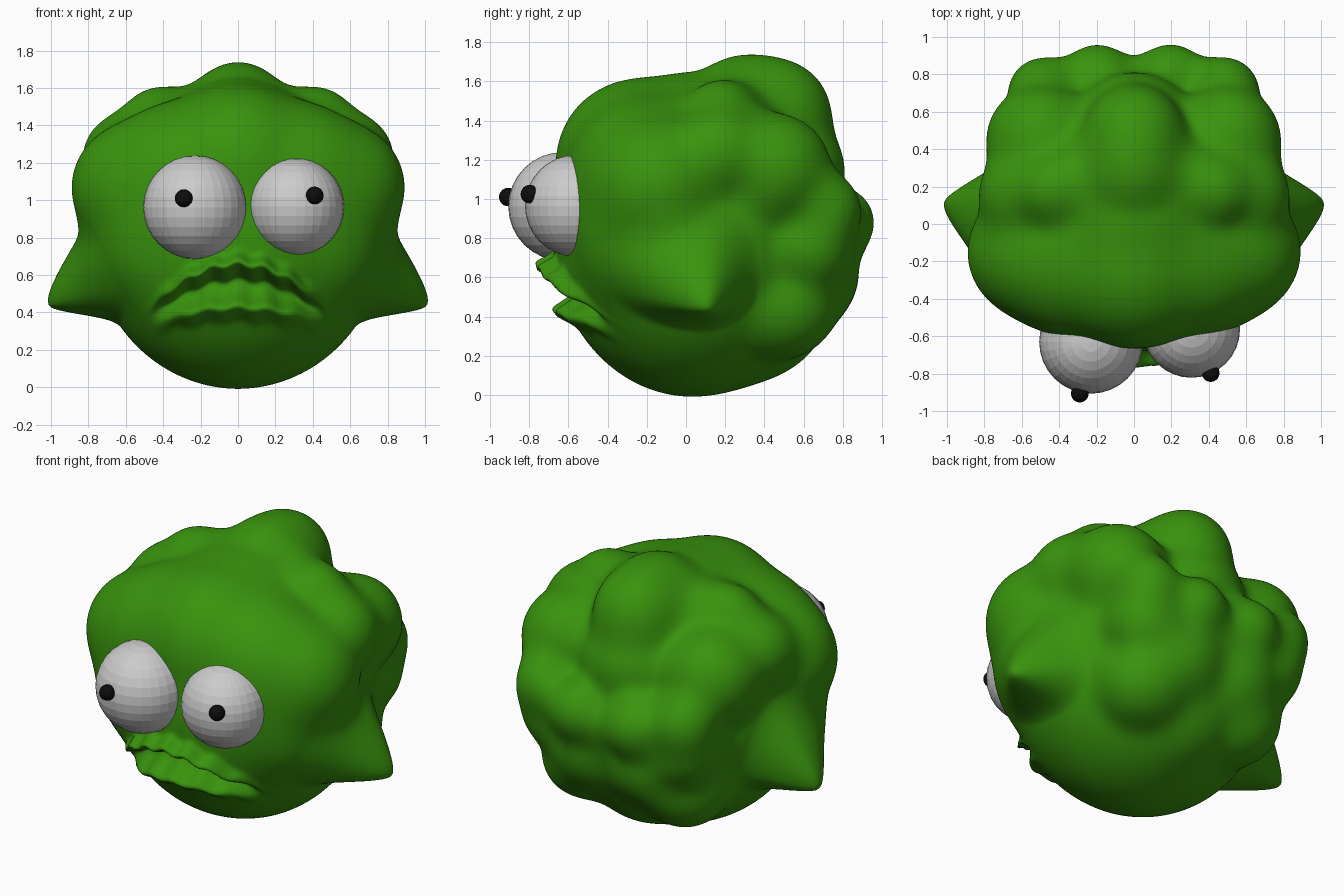
import bpy, bmesh, math
from mathutils import Vector

if "Cube" in bpy.data.objects:
    bpy.data.objects.remove(bpy.data.objects["Cube"])

C = Vector((0, 0.03, 0.80))          # centre the head is modelled around
AX = Vector((0.78, 0.76, 0.81))      # core ellipsoid
FRONT = 0.71                         # flatter depth of the face side

# Lumps on the right half (x, y, z, radius); mirrored when x > 0
LUMPS = [
    (0, -0.25, 1.20, 0.41), (0.33, -0.20, 1.12, 0.395), (0.56, -0.15, 1.07, 0.335),   # brow
    (0.42, -0.21, 0.93, 0.345), (0.45, -0.20, 0.75, 0.32),                            # cheeks
    (0.43, 0.18, 1.42, 0.19), (0.22, 0.24, 1.37, 0.24), (0, 0.06, 1.30, 0.33),        # crown
    (0.50, 0.45, 1.15, 0.295), (0.59, 0.16, 1.23, 0.245),                             # crown sides
    (0, 0.30, 1.49, 0.25), (0, 0.47, 1.44, 0.275), (0, 0.50, 1.15, 0.31),             # crest
    (0.20, 0.78, 0.88, 0.19), (0.48, 0.70, 0.95, 0.20), (0.45, 0.63, 0.76, 0.23),     # back
    (0, 0.70, 0.82, 0.19), (0.20, 0.59, 0.62, 0.295), (0.35, 0.50, 0.45, 0.265),
    (0, 0.36, 0.46, 0.36),
]
lumps = []
for x, y, z, r in LUMPS:
    for s in ((1, -1) if x else (1,)):
        v = Vector((s * x, y, z)) - C
        lumps.append((v, v.length_squared - r * r))


def gauss(t):
    return math.exp(-t * t)


def ear(d):
    """Pointed ear: lopsided flared cone in angular space."""
    az = math.atan2(d.y, abs(d.x)) - 0.08
    el = math.asin(max(-1, min(1, d.z))) + 0.34
    u = az / (0.68 if az < 0 else 0.42)
    v = el / (0.60 if el > 0 else 0.32)
    t = math.sqrt(u * u + v * v + 0.008)
    return 0.35 * max(0, 1 - t) ** 1.8


def radius(d):
    """Smooth union of the core and every lump, along direction d."""
    ay = FRONT if d.y < 0 else AX.y
    core = 1 / math.sqrt((d.x / AX.x) ** 2 + (d.y / ay) ** 2 + (d.z / AX.z) ** 2)
    total = math.exp(24 * core)
    for v, c in lumps:
        b = d.dot(v)
        disc = b * b - c
        if b > 0 and disc > 0:
            total += math.exp(24 * (b + math.sqrt(disc)))
    return math.log(total) / 24


def mouth(p):
    """Push the wavy lips forward and the mouth opening inward."""
    if p.y > -0.2 or abs(p.x) > 0.6:
        return 0
    w = 1 / (1 + math.exp((abs(p.x) - 0.40) / 0.03))
    upper = 0.645 - 1.1 * p.x ** 2 + 0.012 * math.cos(45 * p.x)
    lower = 0.425 - 0.4 * p.x ** 2 + 0.008 * math.cos(38 * p.x)
    mid = lower + 0.66 * (upper - lower)
    return w * (-0.10 * gauss((p.z - upper - 0.015) / 0.04)
                + 0.09 * gauss((p.z - mid) / (0.035 if p.z > mid else 0.085))
                - 0.085 * gauss((p.z - lower) / 0.05))


def material(name, col):
    m = bpy.data.materials.new(name)
    m.diffuse_color = (*col, 1)
    m.use_nodes = True
    m.node_tree.nodes["Principled BSDF"].inputs["Base Color"].default_value = m.diffuse_color
    return m


def make(name, bm, mat=None, smooth=False):
    me = bpy.data.meshes.new(name)
    bm.to_mesh(me)
    bm.free()
    ob = bpy.data.objects.new(name, me)
    bpy.context.collection.objects.link(ob)
    if mat:
        me.materials.append(mat)
    for f in me.polygons:
        f.use_smooth = smooth
    return ob


# Lumpy head: soften the creases, then raise the ears and carve the mouth
bm = bmesh.new()
bmesh.ops.create_icosphere(bm, subdivisions=7, radius=1)
for v in bm.verts:
    d = v.co.normalized()
    v.co = d * radius(d)
for _ in range(30):
    bmesh.ops.smooth_vert(bm, verts=bm.verts, factor=0.5,
                          use_axis_x=True, use_axis_y=True, use_axis_z=True)
for v in bm.verts:
    d = v.co.normalized()
    p = C + v.co + d * ear(d)
    p.y += mouth(p)
    v.co = p
make("head", bm, material("green_skin", (0.04, 0.29, 0.004)), True)

# Bulging eyes and their pupils
black = material("pupil_black", (0.004, 0.004, 0.004))


def ball(name, loc, r, seg, rings, mat=None, smooth=False):
    b = bmesh.new()
    bmesh.ops.create_uvsphere(b, u_segments=seg, v_segments=rings, radius=r)
    make(name, b, mat, smooth).location = loc


ball("eye_left", (-0.23, -0.63, 0.962), 0.277, 32, 16)
ball("eye_right", (0.307, -0.562, 0.965), 0.26, 32, 16)
ball("pupil_left", (-0.29, -0.907, 1.01), 0.047, 32, 16, black)
ball("pupil_right", (0.41, -0.797, 1.025), 0.047, 32, 16, black)
